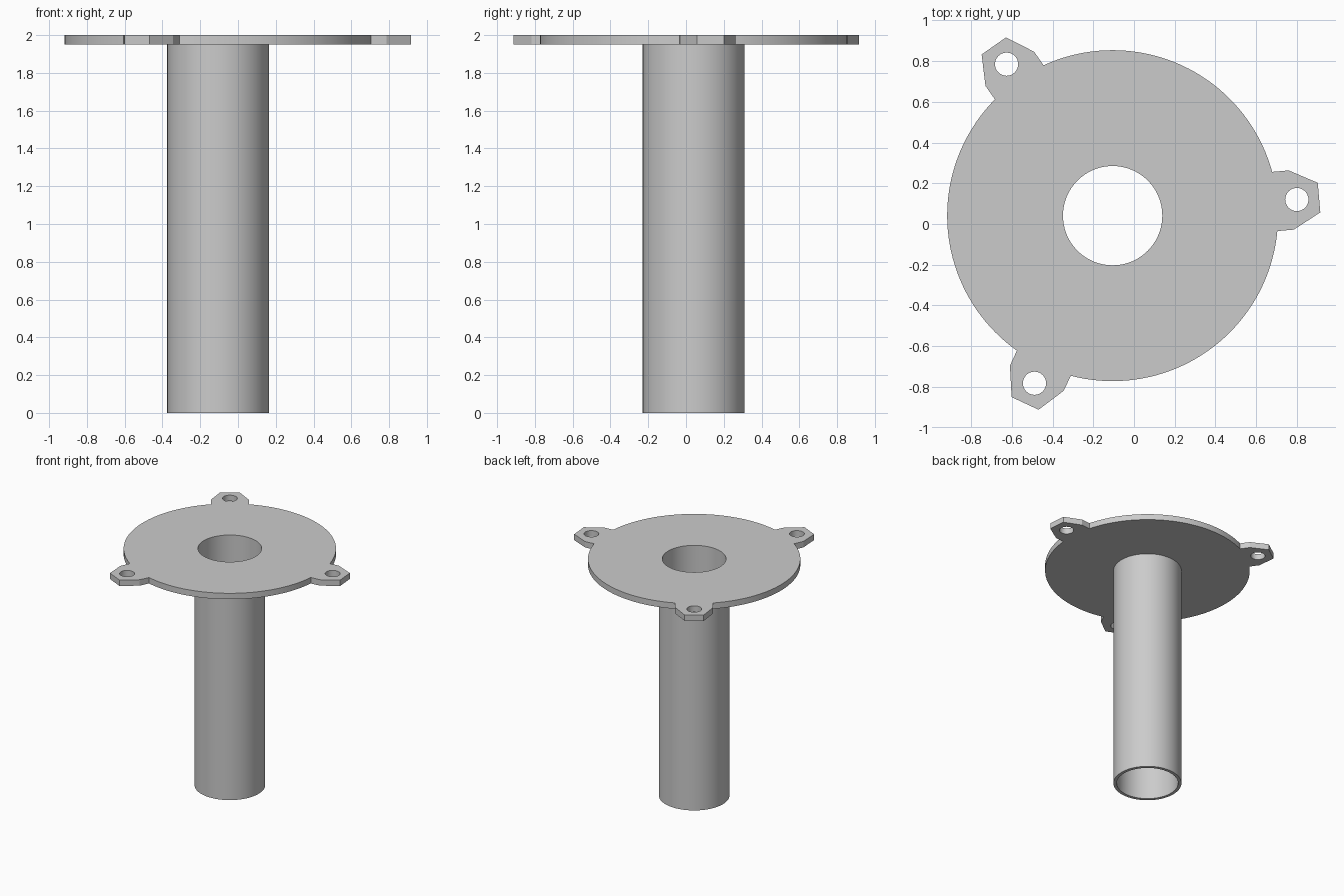
import bpy, bmesh, math

cube = bpy.data.objects.get("Cube")
if cube:
    bpy.data.objects.remove(cube, do_unlink=True)

CX, CY = -0.105, 0.041          # shared axis of tube and flange
BORE, TUBE, DISC = 0.244, 0.27, 0.813
FLANGE_Z, TOP_Z = 1.95, 2.0
EAR_ANGLES = [math.radians(5 + 120 * i) for i in range(3)]
EAR_U, EAR_HOLE = 0.9085, 0.057  # distance and radius of the bolt holes

grey = bpy.data.materials.new("plain grey")
grey.use_nodes = True
colour = (0.6, 0.6, 0.6, 1)
grey.diffuse_color = colour
grey.node_tree.nodes["Principled BSDF"].inputs["Base Color"].default_value = colour


def circle(x, y, r, n):
    return [(x + r * math.cos(2 * math.pi * i / n),
             y + r * math.sin(2 * math.pi * i / n)) for i in range(n)]


def solid(name, loops, z0, z1):
    """Fill nested outlines and extrude them into a solid."""
    bm = bmesh.new()
    for pts in loops:
        vs = [bm.verts.new((x, y, z0)) for x, y in pts]
        for i, v in enumerate(vs):
            bm.edges.new((v, vs[(i + 1) % len(vs)]))
    bmesh.ops.triangle_fill(bm, use_beauty=True, edges=bm.edges[:])
    ext = bmesh.ops.extrude_face_region(bm, geom=bm.faces[:], use_keep_orig=True)
    top = [g for g in ext["geom"] if isinstance(g, bmesh.types.BMVert)]
    bmesh.ops.translate(bm, verts=top, vec=(0, 0, z1 - z0))
    bmesh.ops.recalc_face_normals(bm, faces=bm.faces[:])
    mesh = bpy.data.meshes.new(name)
    bm.to_mesh(mesh)
    bm.free()
    mesh.materials.append(grey)
    ob = bpy.data.objects.new(name, mesh)
    bpy.context.collection.objects.link(ob)
    bpy.ops.object.select_all(action='DESELECT')
    ob.select_set(True)
    bpy.context.view_layer.objects.active = ob
    bpy.ops.object.shade_smooth_by_angle(angle=math.radians(20))
    return ob


# Flange outline: an arc followed by a chamfered ear, three times
half = math.asin(0.146 / DISC)
ear = [(0.881, -0.146), (1.018, -0.073), (1.018, 0.073), (0.881, 0.146)]
outline, holes = [], []
for a in EAR_ANGLES:
    c, s = math.cos(a), math.sin(a)
    outline += [(CX + u * c - v * s, CY + u * s + v * c) for u, v in ear]
    sweep = 2 * math.pi / 3 - 2 * half
    for i in range(41):
        t = a + half + sweep * i / 40
        outline.append((CX + DISC * math.cos(t), CY + DISC * math.sin(t)))
    holes.append(circle(CX + EAR_U * c, CY + EAR_U * s, EAR_HOLE, 32))

solid("flange", [outline, circle(CX, CY, BORE, 96)] + holes, FLANGE_Z, TOP_Z)

# Open tube hanging below the flange
solid("tube", [circle(CX, CY, TUBE, 96), circle(CX, CY, BORE, 96)], 0, FLANGE_Z)
